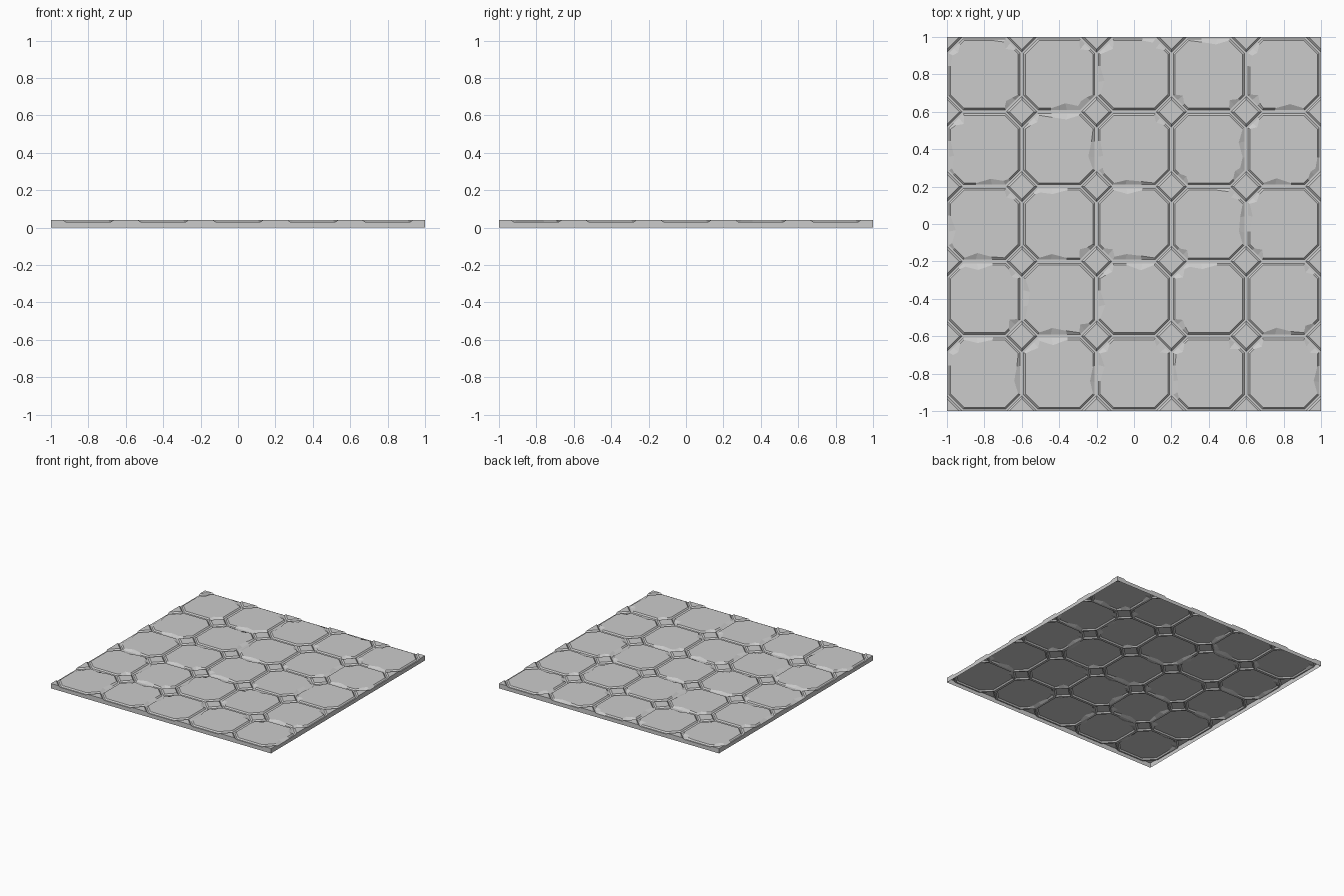
import bpy, bmesh, random
from mathutils import Vector

if "Cube" in bpy.data.objects:
    bpy.data.objects.remove(bpy.data.objects["Cube"])

random.seed(4)
P = 0.4          # tile pitch
LOW, TOP = 0.03, 0.04
CELL = (0.2, 0.315)      # half width, diagonal limit of an octagon
BASE = (0.19, 0.303)
UPPER = (0.181, 0.289)
SPLITS = (0.0, 0.3, 0.68)


def octagon(size):
    h, f = size[0], size[1] - size[0]
    return [Vector(p) for p in ((h, -f), (h, f), (f, h), (-f, h),
                                (-h, f), (-h, -f), (-f, -h), (f, -h))]


def outline(size):
    c = octagon(size)
    return [c[i].lerp(c[(i + 1) % 8], t) for i in range(8) for t in SPLITS]


def place(bm, pts, centre, z):
    return [bm.verts.new((p.x + centre[0], p.y + centre[1], z)) for p in pts]


def bridge(bm, a, b):
    n = len(a)
    for i in range(n):
        j = (i + 1) % n
        bm.faces.new((a[i], a[j], b[j], b[i]))


def add_tile(bm, centre):
    # worn octagonal slab: some rim points pulled inward as chips
    upper = outline(UPPER)
    for side in random.sample(range(8), 3):
        k = side * 3 + random.choice((1, 2))
        n = len(upper)
        upper[k] = upper[k] * random.uniform(0.84, 0.92)
        if random.random() < 0.5:
            upper[(k + 1) % n] = upper[(k + 1) % n] * random.uniform(0.92, 0.97)
    rings = [place(bm, outline(CELL), centre, LOW),
             place(bm, outline(BASE), centre, LOW),
             place(bm, upper, centre, TOP)]
    bridge(bm, rings[0], rings[1])
    bridge(bm, rings[1], rings[2])
    bm.faces.new(rings[2])


def add_diamond(bm, centre):
    # small square stone set between four slabs
    rings = []
    for r, z in ((0.085, LOW), (0.081, LOW), (0.066, TOP)):
        pts = [Vector(p) for p in ((r, 0), (0, r), (-r, 0), (0, -r))]
        rings.append(place(bm, pts, centre, z))
    bridge(bm, rings[0], rings[1])
    bridge(bm, rings[1], rings[2])
    bm.faces.new(rings[2])


bm = bmesh.new()
for i in range(5):
    for j in range(5):
        add_tile(bm, ((i - 2) * P, (j - 2) * P))
for i in range(6):
    for j in range(6):
        add_diamond(bm, ((i - 2.5) * P, (j - 2.5) * P))

# trim border stones to the square panel
for n in ((1, 0, 0), (-1, 0, 0), (0, 1, 0), (0, -1, 0)):
    bmesh.ops.bisect_plane(bm, geom=bm.verts[:] + bm.edges[:] + bm.faces[:],
                           dist=1e-5, plane_co=n, plane_no=n, clear_outer=True)
bmesh.ops.remove_doubles(bm, verts=bm.verts[:], dist=1e-4)

# side skirt, open underneath
rim = [e for e in bm.edges if len(e.link_faces) == 1 and any(
    all(abs(abs(v.co[a]) - 1) < 1e-3 for v in e.verts) for a in (0, 1))]
new = bmesh.ops.extrude_edge_only(bm, edges=rim)["geom"]
for v in new:
    if isinstance(v, bmesh.types.BMVert):
        v.co.z = 0
bmesh.ops.recalc_face_normals(bm, faces=bm.faces[:])
if max(bm.faces, key=lambda f: f.calc_area()).normal.z < 0:
    bmesh.ops.reverse_faces(bm, faces=bm.faces[:])

mesh = bpy.data.meshes.new("tiled_floor")
bm.to_mesh(mesh)
bm.free()
bpy.context.collection.objects.link(bpy.data.objects.new("tiled_floor", mesh))
